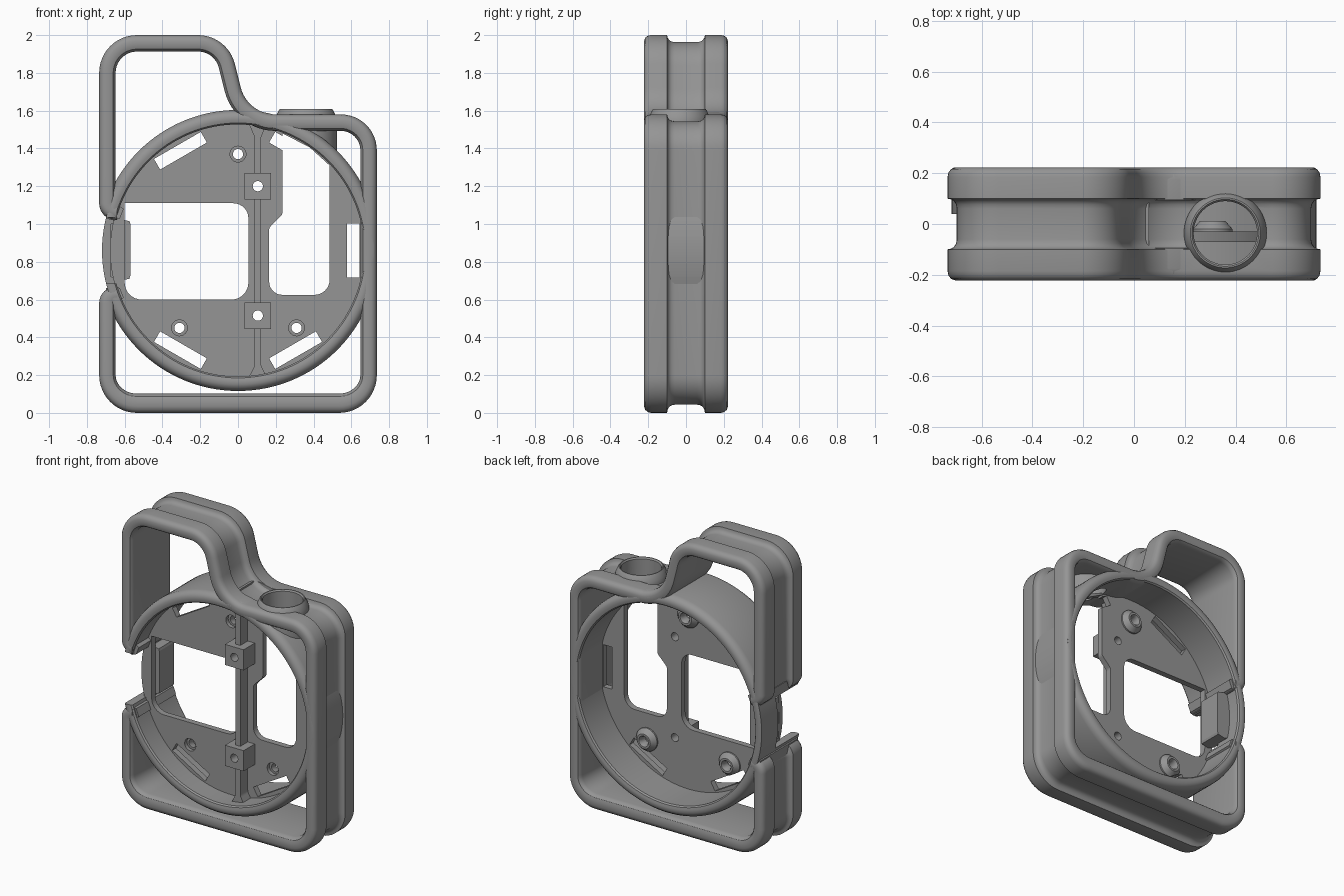
import bpy, bmesh, math
from mathutils import Vector, Matrix

if "Cube" in bpy.data.objects:
    bpy.data.objects.remove(bpy.data.objects["Cube"])

grey = bpy.data.materials.new("matte_grey")
grey.diffuse_color = (0.3, 0.3, 0.3, 1)
grey.use_nodes = True
grey.node_tree.nodes["Principled BSDF"].inputs["Base Color"].default_value = grey.diffuse_color
CZ = 0.86          # height of the ring centre
RIN = 0.667        # inner radius of the ring


def make(name, bm):
    bmesh.ops.recalc_face_normals(bm, faces=bm.faces)
    me = bpy.data.meshes.new(name)
    bm.to_mesh(me)
    bm.free()
    me.materials.append(grey)
    ob = bpy.data.objects.new(name, me)
    bpy.context.collection.objects.link(ob)
    return ob


def activate(ob):
    bpy.ops.object.select_all(action='DESELECT')
    ob.select_set(True)
    bpy.context.view_layer.objects.active = ob


def smooth(ob):
    activate(ob)
    bpy.ops.object.shade_smooth_by_angle(angle=math.radians(32))


def cut(ob, *cutters):
    for c in cutters:
        activate(ob)
        m = ob.modifiers.new("cut", 'BOOLEAN')
        m.operation, m.solver, m.object = 'DIFFERENCE', 'EXACT', c
        bpy.ops.object.modifier_apply(modifier=m.name)
        bpy.data.objects.remove(c)


def prism(name, pts, y0, y1):
    """Extrude an (x, z) outline along y."""
    bm = bmesh.new()
    f = bm.faces.new([bm.verts.new((x, y0, z)) for x, z in pts])
    ext = bmesh.ops.extrude_face_region(bm, geom=[f])
    bmesh.ops.translate(bm, vec=(0, y1 - y0, 0),
                        verts=[v for v in ext['geom'] if isinstance(v, bmesh.types.BMVert)])
    # extrusion keeps the starting face as the near cap
    if not f.is_valid:
        bmesh.ops.holes_fill(bm, edges=bm.edges)
    return make(name, bm)


def box(name, x0, x1, y0, y1, z0, z1):
    return prism(name, [(x0, z0), (x1, z0), (x1, z1), (x0, z1)], y0, y1)


def lathe(name, prof, origin, axis='Y', n=96):
    """Revolve a closed (radius, along) profile around an axis."""
    bm = bmesh.new()
    rings = []
    for i in range(n):
        a = 2 * math.pi * i / n
        c, s = math.cos(a), math.sin(a)
        rings.append([bm.verts.new(Vector(origin) + Vector(
            (r * c, h, r * s) if axis == 'Y' else (r * c, r * s, h))) for r, h in prof])
    m = len(prof)
    for i in range(n):
        a, b = rings[i], rings[(i + 1) % n]
        for j in range(m):
            k = (j + 1) % m
            bm.faces.new((a[j], a[k], b[k], b[j]))
    return make(name, bm)


def cyl(name, r, h0, h1, origin, axis='Y', n=64):
    bm = bmesh.new()
    bmesh.ops.create_cone(bm, cap_ends=True, segments=n, radius1=r, radius2=r, depth=h1 - h0)
    rot = Matrix.Rotation(math.radians(-90), 4, 'X') if axis == 'Y' else Matrix()
    bm.transform(Matrix.Translation(origin) @ rot @ Matrix.Translation((0, 0, (h0 + h1) / 2)))
    return make(name, bm)


def fillet(pts, n=12, closed=False):
    """Round the corners of (x, z, radius) points."""
    out = []
    for i, (x, z, r) in enumerate(pts):
        p = Vector((x, z))
        if r == 0 or (not closed and i in (0, len(pts) - 1)):
            out.append(p)
            continue
        u = (Vector(pts[i - 1][:2]) - p).normalized()
        v = (Vector(pts[(i + 1) % len(pts)][:2]) - p).normalized()
        half = u.angle(v) / 2
        c = p + (u + v).normalized() * (r / math.sin(half))
        t = r / math.tan(half)
        a, b = p + u * t - c, p + v * t - c
        ang = math.atan2(a.x * b.y - a.y * b.x, a.dot(b))
        for k in range(n + 1):
            out.append(c + Matrix.Rotation(ang * k / n, 2) @ a)
    return out


# Outer frame: grooved section swept along the outline, open at the left
path = fillet([(-.64, 1.02, 0), (-.735, 1.02, .09), (-.735, 2, .2), (-.055, 2, .2),
               (.05, 1.58, .19), (.735, 1.58, .19), (.735, 0, .2), (-.735, 0, .2),
               (-.735, .67, .09), (-.64, .67, 0)])
half = [(.037, 0), (.037, .06), (.034, .077), (.026, .09), (.014, .097), (0, .1), (0, .185),
        (.004, .203), (.014, .216), (.03, .222), (.058, .222), (.074, .216), (.083, .203), (.087, .185)]
section = half + [(d, -y) for d, y in reversed(half[1:])]
bm = bmesh.new()
rows = []
for i, p in enumerate(path):
    a = (p - path[i - 1]).normalized() if i else None
    b = (path[i + 1] - p).normalized() if i < len(path) - 1 else None
    a, b = a or b, b or a
    t = (a + b).normalized()
    nrm = Vector((t.y, -t.x)) / max(.5, t.dot(a))
    if p.y < .3:                       # the base bar is a little thicker
        nrm.y *= 1.17
    rows.append([bm.verts.new((p.x + nrm.x * d, y, p.y + nrm.y * d)) for d, y in section])
m = len(section)
for a, b in zip(rows, rows[1:]):
    for j in range(m):
        bm.faces.new((a[j], a[(j + 1) % m], b[(j + 1) % m], b[j]))
bm.faces.new(rows[0])
bm.faces.new(rows[-1])
frame = make("outer_frame", bm)

# Solid lips where the frame ends meet the ring, mirrored about the opening
for s in (1, -1):
    lip = [(-.70, .185), (-.655, .173), (-.625, .185), (-.605, .235), (-.64, .26), (-.70, .25)]
    prism("frame_end_lip", [(x, .845 + s * z) for x, z in lip], -.2, .2)

# Round housing ring, trimmed flatter at the sides and cut back in the opening
rim = [(.744, 0), (.744, .175), (.739, .197), (.727, .213), (.71, .222), (.69, .222),
       (.675, .218), (RIN, .208)]
ring = lathe("housing_ring", rim + [(r, -y) for r, y in reversed(rim[1:])], (0, 0, CZ), n=128)
trim = lathe("c", [(.72, -.3), (.9, -.3), (.9, .3), (.72, .3)], (0, 0, CZ), n=128)
cut(trim, box("c", -.66, .66, -.4, .4, -.5, 2.2))
cut(ring, trim, box("c", -1, -.5, -.3, .04, .685, 1.035),
    box("c", .06, .6, -.095, .095, 1.54, 1.8))

# Knob collar on the top, with its bore through frame and ring
KNOB = (.36, -.035, 0)
collar = lathe("knob_collar", [(.125, 1.25), (.163, 1.25), (.163, 1.55), (.158, 1.572),
                               (.145, 1.60), (.138, 1.61), (.132, 1.61), (.125, 1.60)], KNOB, 'Z', 64)
cut(collar, cyl("c", RIN + .01, -.4, .4, (0, 0, CZ), n=128))
for ob in (frame, ring):
    cut(ob, cyl("c", .125, 1.3, 1.8, KNOB, 'Z'))


def slots(angles):
    """Cutters for the tangential slots near the plate edge."""
    out = []
    for deg in angles:
        rot = Matrix.Rotation(math.radians(deg), 2)
        pts = [rot @ Vector(q) for q in ((.577, -.143), (.642, -.143), (.642, .143), (.577, .143))]
        out.append(prism("c", [(q.x, q.y + CZ) for q in pts], -.2, .1))
    return out


# Mounting plate with two windows, slots and screw holes
plate = cyl("mounting_plate", RIN + .01, -.07, -.03, (0, 0, CZ), n=128)
left = fillet([(-.6, .6, .09), (.055, .6, .09), (.055, 1.11, .08), (-.6, 1.11, 0)], 8, True)
right = fillet([(.165, .625, .07), (.485, .625, .08), (.485, 1.31, 0), (.38, 1.405, 0),
                (.235, 1.48, 0), (.235, 1.05, .03), (.165, .98, .03)], 8, True)
cutters = [prism("c", o, -.2, .1) for o in (left, right)] + slots((0, 60, 120, 240, 300))
screws = [(0, 1.37), (-.31, .45), (.31, .45)]
posts = [(.105, 1.2), (.105, .515)]
cutters += [cyl("c", .042, -.2, .1, (x, 0, z), n=32) for x, z in screws]
cutters += [cyl("c", .027, -.3, .1, (x, 0, z), n=32) for x, z in posts]
cut(plate, *cutters)

# Screw bosses: tapered on the back, recessed seat on the front
for x, z in screws:
    boss = lathe("screw_boss", [(.027, -.045), (.046, -.045), (.078, -.035), (.078, -.02),
                                (.05, .012), (.036, .012), (.027, -.005)], (x, 0, z), n=32)
    if x:
        cut(boss, *slots((240 if x < 0 else 300,)))
    smooth(boss)

# Square posts and the rib joining them
for x, z in posts:
    post = box("square_post", x - .07, x + .07, -.19, -.05, z - .07, z + .07)
    cut(post, cyl("c", .027, -.3, .1, (x, 0, z), n=32))
rib = prism("centre_rib", fillet([(.06, .195, 0), (.15, .195, 0), (.122, .25, .05), (.122, 1.46, .05),
                                  (.15, 1.525, 0), (.06, 1.525, 0), (.088, 1.46, .05),
                                  (.088, .25, .05)], 4, True), -.15, -.06)
cut(rib, *[box("c", .05, .2, -.3, .1, z - .065, z + .065) for _, z in posts])

# Side latch block in the frame opening
prism("latch_block", [(-.675, .72), (-.625, .70), (-.575, .71), (-.57, .725), (-.57, 1.0),
                      (-.575, 1.015), (-.625, 1.025), (-.675, 1.0)], -.03, .13)

for ob in (frame, ring, collar, plate):
    smooth(ob)
